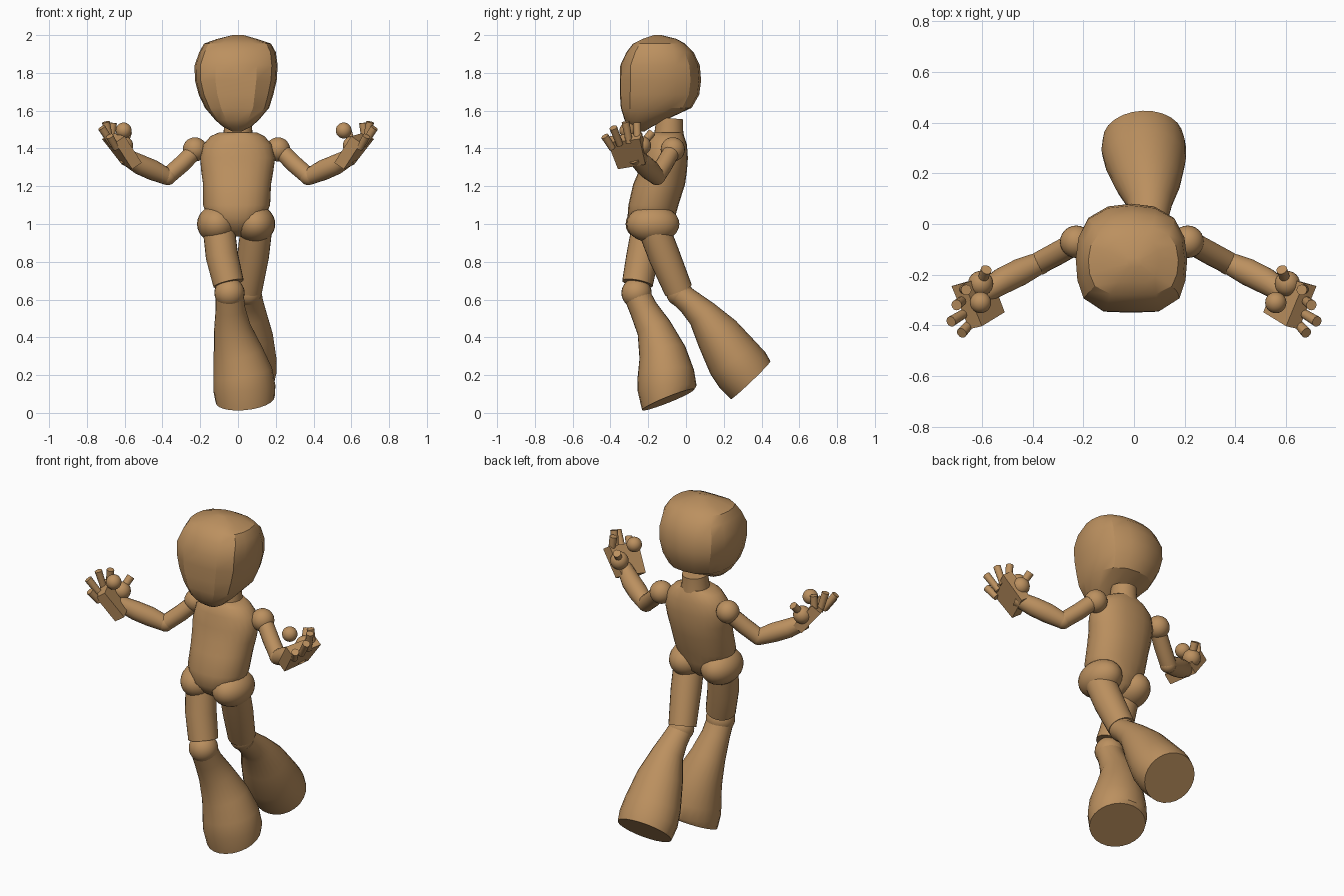
import bpy, bmesh, math
from mathutils import Vector

mat = bpy.data.materials.new("warm_brown")
mat.diffuse_color = (0.50, 0.28, 0.115, 1)


def finish(name, bm, angle=35):
    bmesh.ops.recalc_face_normals(bm, faces=bm.faces)
    me = bpy.data.meshes.new(name)
    bm.to_mesh(me)
    bm.free()
    me.materials.append(mat)
    ob = bpy.data.objects.new(name, me)
    bpy.context.collection.objects.link(ob)
    bpy.ops.object.select_all(action='DESELECT')
    ob.select_set(True)
    bpy.context.view_layer.objects.active = ob
    bpy.ops.object.shade_smooth_by_angle(angle=math.radians(angle))
    return ob


def skin(name, rings, angle=35):
    """Bridge rings of points and cap both ends."""
    bm = bmesh.new()
    loops = [[bm.verts.new(p) for p in r] for r in rings]
    n = len(loops[0])
    for a, b in zip(loops, loops[1:]):
        for i in range(n):
            j = (i + 1) % n
            bm.faces.new((a[i], a[j], b[j], b[i]))
    bm.faces.new(loops[0])
    bm.faces.new(loops[-1])
    return finish(name, bm, angle)


def tube(name, secs, end_dir=None, flat=1.0, n=24):
    """Loft round sections (x, y, z, radius) along a path."""
    pts = [Vector(s[:3]) for s in secs]
    rings = []
    for i, p in enumerate(pts):
        t = (pts[min(i + 1, len(pts) - 1)] - pts[max(i - 1, 0)]).normalized()
        if end_dir and i == len(pts) - 1:
            t = Vector(end_dir).normalized()
        ref = Vector((1, 0, 0)) if abs(t.x) < 0.75 else Vector((0, 1, 0))
        u = (ref - t * ref.dot(t)).normalized()
        v = t.cross(u)
        r = secs[i][3]
        rings.append([p + r * (u * math.cos(k * math.tau / n) + v * flat * math.sin(k * math.tau / n))
                      for k in range(n)])
    return skin(name, rings)


def stack(name, secs, half, angle=35):
    """Stack horizontal slices (z, x_left, x_right, y_front, y_back) of a half outline."""
    outline = half + [(-x, y) for x, y in reversed(half) if x > 0]
    rings = []
    for z, x0, x1, y0, y1 in secs:
        rings.append([((x0 + x1) / 2 + (x1 - x0) / 2 * x, (y0 + y1) / 2 + (y1 - y0) / 2 * y, z)
                      for x, y in outline])
    return skin(name, rings, angle)


def ball(name, c, r):
    bm = bmesh.new()
    bmesh.ops.create_uvsphere(bm, u_segments=24, v_segments=14, radius=1)
    r = r if isinstance(r, tuple) else (r, r, r)
    for v in bm.verts:
        v.co = Vector([v.co[i] * r[i] + c[i] for i in range(3)])
    return finish(name, bm)


# Head: flat face front, rounded back
face_half = [(0, -1), (0.5, -0.98), (0.86, -0.74), (0.97, -0.4), (1, 0), (0.95, 0.4),
             (0.78, 0.74), (0.42, 0.95), (0, 1)]
stack("head", [
    (1.49, -0.03, 0.02, -0.26, -0.22), (1.515, -0.08, 0.07, -0.295, -0.18),
    (1.55, -0.12, 0.11, -0.325, -0.11), (1.615, -0.175, 0.165, -0.345, 0.03),
    (1.685, -0.208, 0.187, -0.35, 0.07), (1.76, -0.228, 0.205, -0.35, 0.08),
    (1.84, -0.23, 0.21, -0.348, 0.073), (1.91, -0.205, 0.2, -0.315, 0.04),
    (1.955, -0.18, 0.175, -0.28, -0.005), (1.98, -0.11, 0.10, -0.23, -0.05),
    (2.0, -0.03, 0.03, -0.17, -0.13)], face_half, 28)

# Neck and torso
tube("neck", [(0, -0.09, 1.42, 0.085), (0, -0.09, 1.50, 0.075), (0, -0.085, 1.56, 0.07)])
round_half = [(math.sin(a) ** 0.85 if 0 < a < 3.1 else 0, -math.cos(a))
              for a in [k * math.pi / 12 for k in range(13)]]
stack("torso", [
    (1.485, -0.10, 0.10, -0.18, -0.02), (1.465, -0.145, 0.14, -0.20, -0.01),
    (1.42, -0.185, 0.18, -0.215, 0.005), (1.35, -0.2, 0.197, -0.235, 0.01),
    (1.28, -0.195, 0.187, -0.25, 0.005), (1.21, -0.185, 0.175, -0.28, -0.005),
    (1.10, -0.185, 0.17, -0.305, -0.04), (1.03, -0.16, 0.14, -0.31, -0.06),
    (0.97, -0.1, 0.08, -0.27, -0.08), (0.935, -0.04, 0.03, -0.22, -0.12)], round_half, 40)

# Hips
ball("right_hip", (-0.112, -0.18, 1.0), (0.105, 0.14, 0.10))
ball("left_hip", (0.092, -0.175, 1.0), (0.105, 0.14, 0.10))

# Forward leg
tube("front_thigh", [(-0.105, -0.2, 1.0, 0.084), (-0.085, -0.23, 0.83, 0.086),
                     (-0.05, -0.257, 0.685, 0.082)])
ball("front_knee", (-0.045, -0.262, 0.635), 0.08)
tube("front_shin", [(-0.045, -0.262, 0.63, 0.074), (-0.04, -0.225, 0.55, 0.079),
                    (-0.03, -0.17, 0.45, 0.098), (0.0, -0.125, 0.32, 0.132),
                    (0.025, -0.107, 0.21, 0.158), (0.034, -0.10, 0.13, 0.165),
                    (0.038, -0.094, 0.07, 0.157)],
     end_dir=(0.1, 0.37, -0.92), flat=0.95)

# Trailing leg
tube("back_thigh", [(0.10, -0.18, 1.0, 0.084), (0.08, -0.115, 0.83, 0.084),
                    (0.052, -0.04, 0.65, 0.076)])
ball("back_knee", (0.055, -0.035, 0.635), 0.07)
tube("back_shin", [(0.058, -0.035, 0.63, 0.068), (0.06, 0.02, 0.585, 0.074),
                   (0.062, 0.085, 0.525, 0.09), (0.055, 0.165, 0.42, 0.13),
                   (0.045, 0.25, 0.29, 0.16), (0.038, 0.30, 0.225, 0.167),
                   (0.035, 0.342, 0.173, 0.158)],
     end_dir=(-0.05, 0.69, -0.72), flat=0.92)

# Arms and hands, repeated on both sides
palm_outer = [(0.72, -0.245, 1.45), (0.65, -0.415, 1.43), (0.56, -0.36, 1.29), (0.615, -0.215, 1.315)]
fingers = [((0.645, -0.39, 1.40), (0.68, -0.43, 1.465)), ((0.665, -0.35, 1.42), (0.722, -0.385, 1.51)),
           ((0.675, -0.3, 1.43), (0.70, -0.32, 1.54)), ((0.675, -0.255, 1.42), (0.662, -0.26, 1.535))]
for side, s, shift in (("right", -1, -0.008), ("left", 1, -0.008)):
    def m(p):
        return (p[0] * s, *p[1:])

    ball(side + "_shoulder", (0.22 * s + shift, -0.07, 1.395), 0.064)
    tube(side + "_upper_arm", [m((0.22, -0.07, 1.395, 0.045)), m((0.30, -0.115, 1.315, 0.046)),
                               m((0.375, -0.155, 1.25, 0.045))], n=16)
    ball(side + "_elbow", m((0.372, -0.155, 1.252)), 0.046)
    tube(side + "_forearm", [m((0.375, -0.155, 1.25, 0.044)), m((0.45, -0.19, 1.285, 0.054)),
                             m((0.52, -0.225, 1.315, 0.053)), m((0.60, -0.275, 1.36, 0.042))], n=16)
    # Palm block
    inner = [(Vector(p) + Vector((-0.05, 0.012, 0.035))) for p in palm_outer]
    skin(side + "_palm", [[m(p) for p in palm_outer], [m(p) for p in inner]], 20)
    for i, (a, b) in enumerate(fingers):
        tube(f"{side}_finger_{i + 1}", [m((*a, 0.018)), m((*b, 0.021))], n=12)
    # Thumb and its joint, and the small ball hovering over the palm
    ball(side + "_thumb_joint", m((0.605, -0.235, 1.415)), 0.05)
    tube(side + "_thumb", [m((0.60, -0.225, 1.43, 0.02)), m((0.583, -0.18, 1.485, 0.022))], n=12)
    ball(side + "_palm_ball", (0.5825 * s - 0.023, -0.31, 1.495), 0.042)
